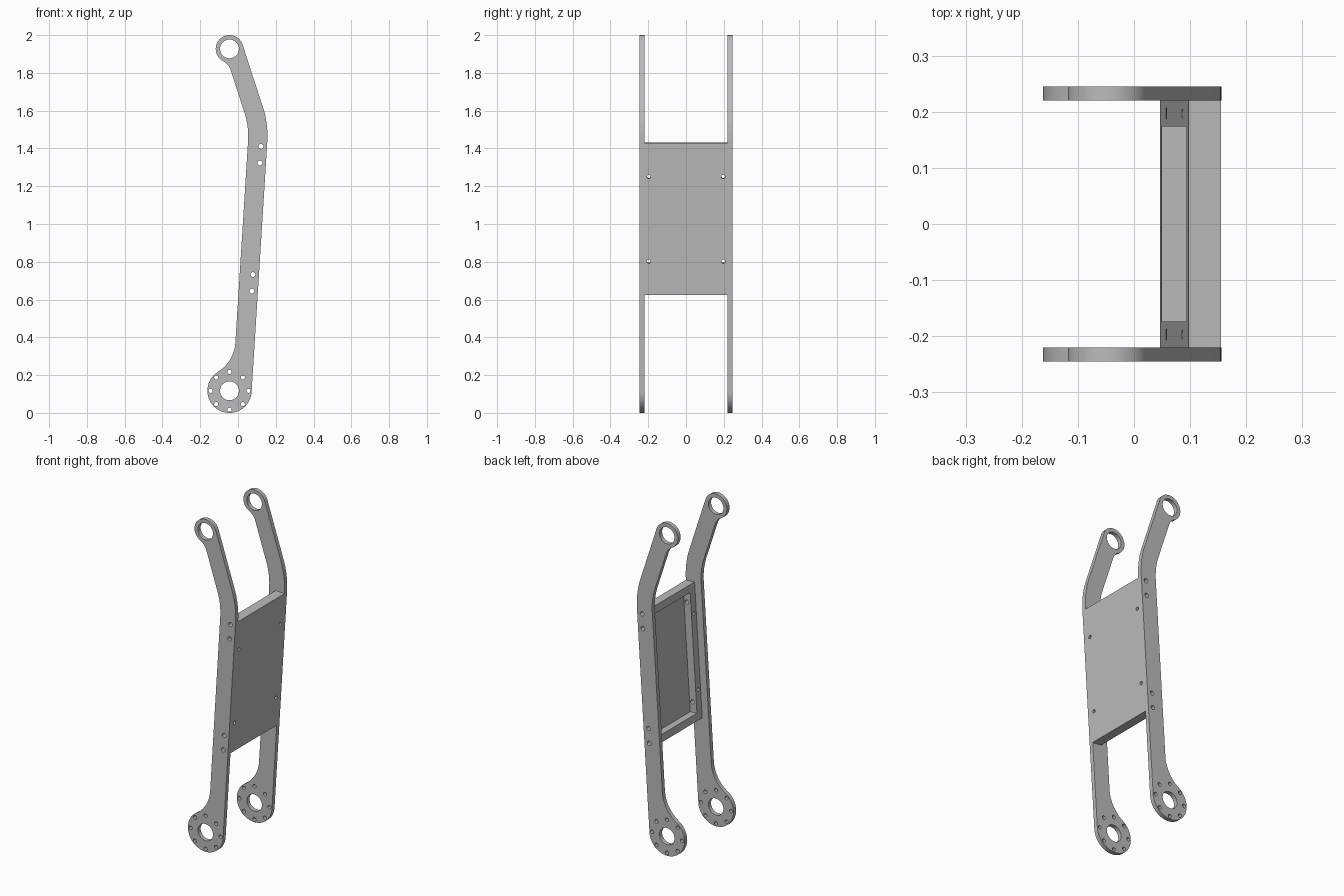
import bpy, bmesh, math
from mathutils import Vector, Matrix

if "Cube" in bpy.data.objects:
    bpy.data.objects.remove(bpy.data.objects["Cube"])

grey = bpy.data.materials.new("plain grey")
grey.use_nodes = True
colour = (0.5, 0.5, 0.5, 1)
grey.diffuse_color = colour
grey.node_tree.nodes["Principled BSDF"].inputs["Base Color"].default_value = colour

# Main dimensions (2D vectors are x, z)
LOW, HIGH = math.radians(-3.6), math.radians(18)   # edge normal angles of the two bar runs
BOSS, BOSS_R = Vector((-0.045, 0.117)), 0.117
RING, RING_R = Vector((-0.045, 1.927)), 0.073
BAR_W, BAR_T, INNER_Y = 0.102, 0.025, 0.22
BEND_R, LOW_FILLET, HIGH_FILLET = 0.5, 0.2, 0.08
PLATE_T, PLATE_H, RAIL = 0.058, 0.807, 0.046


def polar(a, r=1.0):
    return Vector((math.cos(a), math.sin(a))) * r


def arc(c, r, a0, a1, n):
    return [c + polar(a0 + (a1 - a0) * i / n, r) for i in range(n + 1)]


def circle(c, r, n):
    return arc(c, r, 0, 2 * math.pi, n)[:-1]


n1, u1 = polar(LOW), polar(LOW + math.pi / 2)
n2, u2 = polar(HIGH), polar(HIGH + math.pi / 2)

# Plate centre, flush with the outer edge of the bars
plate_c = BOSS + n1 * (BOSS_R - PLATE_T / 2) + u1 * 0.918
side_holes = [-0.384, -0.296, 0.296, 0.384]
HOLE_X = -0.003


def bar_outline():
    # centre shared by the inner and outer bend
    p = BOSS + n1 * (BOSS_R - BEND_R)
    bend = p + u1 * ((RING_R - BEND_R - (p - RING).dot(n2)) / u1.dot(n2))
    # concave fillets next to the boss and the ring
    off = BOSS_R - BAR_W - LOW_FILLET
    low = BOSS + n1 * off + u1 * math.sqrt((BOSS_R + LOW_FILLET) ** 2 - off ** 2)
    off = RING_R - BAR_W - HIGH_FILLET
    high = RING + n2 * off - u2 * math.sqrt((RING_R + HIGH_FILLET) ** 2 - off ** 2)
    d = low - BOSS
    a_low = math.atan2(d.y, d.x)
    d = high - RING
    a_high = math.atan2(d.y, d.x) % (2 * math.pi)
    return (arc(BOSS, BOSS_R, a_low, LOW + 2 * math.pi, 48)
            + arc(bend, BEND_R, LOW, HIGH, 12)
            + arc(RING, RING_R, HIGH, a_high, 40)
            + arc(high, HIGH_FILLET, a_high - math.pi, HIGH, 12)
            + arc(bend, BEND_R - BAR_W, HIGH, LOW, 12)
            + arc(low, LOW_FILLET, LOW, a_low - math.pi, 16))


def finish(obj):
    obj.data.materials.clear()
    obj.data.materials.append(grey)
    bpy.ops.object.select_all(action='DESELECT')
    obj.select_set(True)
    bpy.context.view_layer.objects.active = obj
    bpy.ops.object.shade_smooth_by_angle(angle=math.radians(30))


def flat_part(name, loops, y):
    # filled 2D curve: first loop is the outline, the others are holes
    curve = bpy.data.curves.new(name, 'CURVE')
    curve.dimensions, curve.fill_mode, curve.extrude = '2D', 'BOTH', BAR_T / 2
    for pts in loops:
        s = curve.splines.new('POLY')
        s.points.add(len(pts) - 1)
        for q, p in zip(s.points, pts):
            q.co = (p.x, p.y, 0, 1)
        s.use_cyclic_u = True
    temp = bpy.data.objects.new(name + "_curve", curve)
    bpy.context.collection.objects.link(temp)
    deps = bpy.context.evaluated_depsgraph_get()
    mesh = bpy.data.meshes.new_from_object(temp.evaluated_get(deps))
    bpy.data.objects.remove(temp)
    bm = bmesh.new()
    bm.from_mesh(mesh)
    bmesh.ops.remove_doubles(bm, verts=bm.verts, dist=1e-5)
    bmesh.ops.transform(bm, verts=bm.verts,
                        matrix=Matrix.Translation((0, y, 0)) @ Matrix.Rotation(math.pi / 2, 4, 'X'))
    bmesh.ops.recalc_face_normals(bm, faces=bm.faces)
    bm.to_mesh(mesh)
    bm.free()
    obj = bpy.data.objects.new(name, mesh)
    bpy.context.collection.objects.link(obj)
    finish(obj)


# Side bars with pivot holes, bolt circle and screw holes
loops = [bar_outline(), circle(BOSS, 0.05, 40), circle(RING, 0.05, 40)]
loops += [circle(BOSS + polar(i * math.pi / 4, 0.1), 0.011, 20) for i in range(8)]
loops += [circle(plate_c + u1 * s + n1 * HOLE_X, 0.013, 20) for s in side_holes]
for name, side in (("front_bar", -1), ("back_bar", 1)):
    flat_part(name, loops, side * (INNER_Y + BAR_T / 2))


def mesh_object(name, build):
    bm = bmesh.new()
    build(bm)
    mesh = bpy.data.meshes.new(name)
    bm.to_mesh(mesh)
    bm.free()
    obj = bpy.data.objects.new(name, mesh)
    bpy.context.collection.objects.link(obj)
    return obj


def box(bm, size, loc=(0, 0, 0)):
    bmesh.ops.create_cube(bm, size=1, matrix=Matrix.Translation(loc) @ Matrix.Diagonal((*size, 1)))


def rod(bm, r, length, axis, loc):
    bmesh.ops.create_cone(bm, cap_ends=True, segments=20, radius1=r, radius2=r, depth=length,
                          matrix=Matrix.Translation(loc) @ Matrix.Rotation(math.pi / 2, 4, axis))


def drill(bm):
    for s in side_holes:
        rod(bm, 0.013, 1, 'X', (HOLE_X, 0, s))
    for y in (-0.197, 0.197):
        for z in (-0.225, 0.225):
            rod(bm, 0.01, 0.2, 'Y', (0, y, z))


# Connecting plate with a pocket on its inner side, drilled through
plate = mesh_object("connecting_plate", lambda bm: box(bm, (PLATE_T, 2 * INNER_Y, PLATE_H)))
pocket = mesh_object("pocket_cutter", lambda bm: box(
    bm, (0.09, 2 * (INNER_Y - RAIL), PLATE_H - 2 * RAIL), (-PLATE_T / 2, 0, 0)))
holes = mesh_object("hole_cutter", drill)
for cutter in (pocket, holes):
    cutter.hide_render = True
    mod = plate.modifiers.new("cut", 'BOOLEAN')
    mod.operation, mod.solver, mod.object = 'DIFFERENCE', 'EXACT', cutter
deps = bpy.context.evaluated_depsgraph_get()
cut_mesh = bpy.data.meshes.new_from_object(plate.evaluated_get(deps))
plate.modifiers.clear()
plate.data = cut_mesh
for cutter in (pocket, holes):
    bpy.data.objects.remove(cutter)
plate.location = (plate_c.x, 0, plate_c.y)
plate.rotation_euler.y = -LOW
finish(plate)
